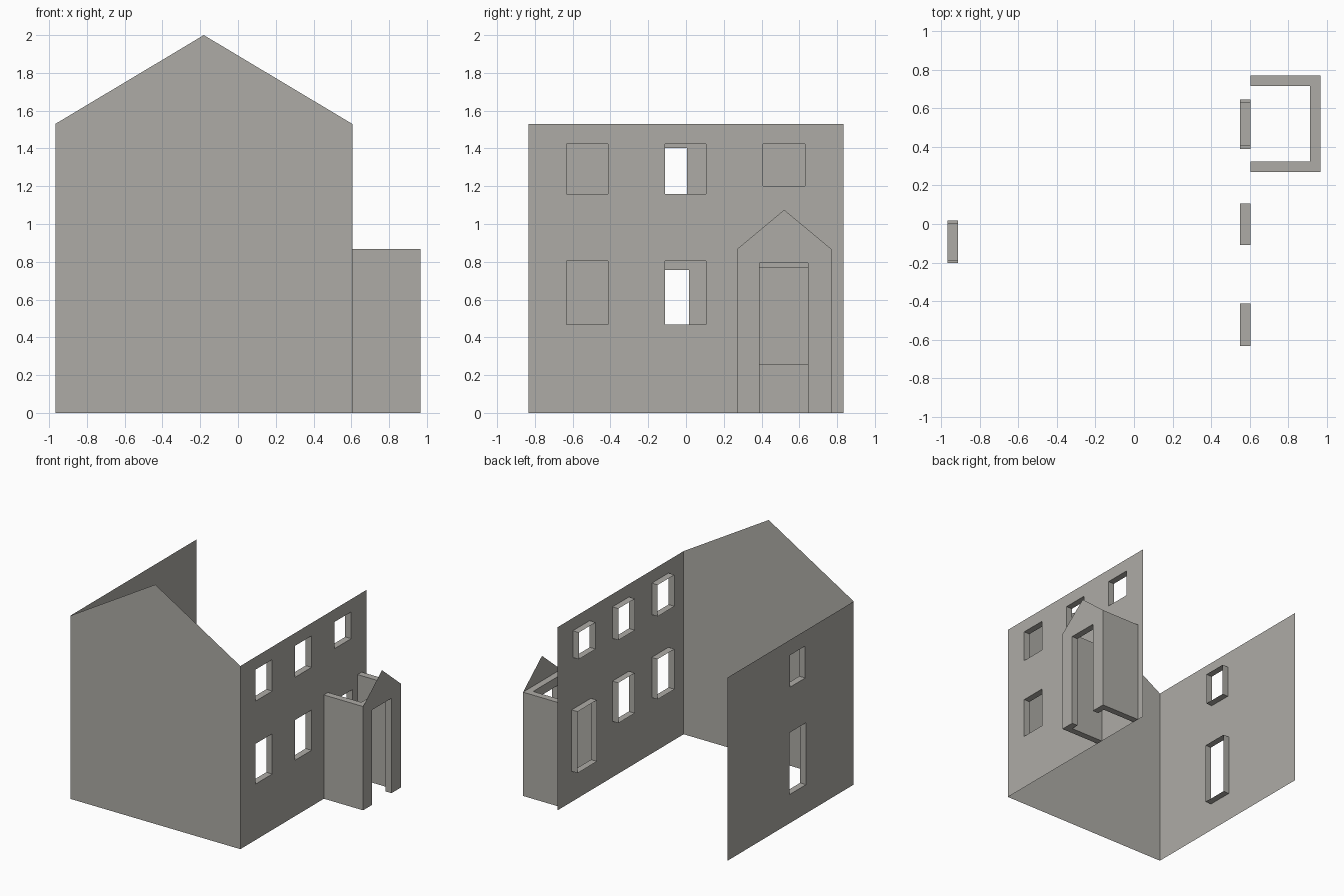
import bpy, bmesh
from mathutils import Vector

if "Cube" in bpy.data.objects:
    bpy.data.objects.remove(bpy.data.objects["Cube"])

stone = bpy.data.materials.new("warm_grey")
stone.diffuse_color = (0.42, 0.41, 0.38, 1)
stone.use_nodes = True
stone.node_tree.nodes["Principled BSDF"].inputs["Base Color"].default_value = stone.diffuse_color

XL, XR, Y = -0.967, 0.605, 0.833      # house walls
EAVE, RIDGE, DEPTH = 1.53, 2.0, 0.055


def finish(name, bm):
    mesh = bpy.data.meshes.new(name)
    bm.to_mesh(mesh)
    bm.free()
    mesh.materials.append(stone)
    obj = bpy.data.objects.new(name, mesh)
    bpy.context.collection.objects.link(obj)
    return obj


def loop(bm, points):
    vs = [bm.verts.new(p) for p in points]
    return [bm.edges.new((vs[i - 1], vs[i])) for i in range(len(vs))]


def side_wall(name, x, outward, openings):
    """Thin wall at x with rectangular openings (y0, y1, z0, z1) and inward reveals."""
    bm = bmesh.new()

    def rect(y0, y1, z0, z1):
        return loop(bm, [(x, y0, z0), (x, y1, z0), (x, y1, z1), (x, y0, z1)])

    edges = rect(-Y, Y, 0, EAVE)
    holes = [rect(*o) for o in openings]
    for h in holes:
        edges += h
    bmesh.ops.triangle_fill(bm, edges=edges, use_beauty=True, normal=(outward, 0, 0))
    bm.normal_update()
    for f in bm.faces:
        if f.normal.x * outward < 0:
            f.normal_flip()
    # Window and door reveals
    for (y0, y1, z0, z1), h in zip(openings, holes):
        centre = Vector((x - outward * DEPTH / 2, (y0 + y1) / 2, (z0 + z1) / 2))
        geom = bmesh.ops.extrude_edge_only(bm, edges=h)["geom"]
        vs = [g for g in geom if isinstance(g, bmesh.types.BMVert)]
        bmesh.ops.translate(bm, verts=vs, vec=(-outward * DEPTH, 0, 0))
        for f in (g for g in geom if isinstance(g, bmesh.types.BMFace)):
            f.normal_update()
            if f.normal.dot(centre - f.calc_center_median()) < 0:
                f.normal_flip()
    return finish(name, bm)


def flat(name, points):
    bm = bmesh.new()
    bm.faces.new([bm.verts.new(p) for p in points])
    return finish(name, bm)


def prism(name, outline, z0, z1):
    bm = bmesh.new()
    f = bm.faces.new([bm.verts.new((px, py, z0)) for px, py in outline])
    top = bmesh.ops.extrude_face_region(bm, geom=[f])["geom"]
    bmesh.ops.translate(bm, vec=(0, 0, z1 - z0),
                        verts=[g for g in top if isinstance(g, bmesh.types.BMVert)])
    bmesh.ops.recalc_face_normals(bm, faces=bm.faces)
    return finish(name, bm)


# Gabled front wall
flat("front_gable_wall", [(XL, -Y, 0), (XR, -Y, 0), (XR, -Y, EAVE),
                          ((XL + XR) / 2, -Y, RIDGE), (XL, -Y, EAVE)])

# Right wall: two window columns, a small window and the doorway
windows = [(y0, y1, z0, z1) for y0, y1 in ((-0.633, -0.412), (-0.11, 0.107))
           for z0, z1 in ((0.467, 0.803), (1.16, 1.423))]
side_wall("right_wall", XR, 1, windows + [(0.407, 0.63, 1.2, 1.423),
                                          (0.39, 0.645, 0.255, 0.768)])

# Left wall: one window over one tall opening
side_wall("left_wall", XL, -1, [(-0.193, 0.005, 1.135, 1.402),
                                (-0.203, 0.017, 0.24, 0.757)])

# Porch: U-shaped walls with a doorway cut in the front
P0, P1, PX, PH, T = 0.27, 0.77, 0.967, 0.867, 0.055
porch = prism("porch_walls", [(XR, P0), (PX, P0), (PX, P1), (XR, P1), (XR, P1 - T),
                              (PX - T, P1 - T), (PX - T, P0 + T), (XR, P0 + T)], 0, PH)
cutter = prism("porch_doorway_cutter", [(0.85, 0.39), (1.05, 0.39),
                                        (1.05, 0.645), (0.85, 0.645)], -0.1, 0.793)
cutter.hide_render = True
cutter.hide_viewport = True
cut = porch.modifiers.new("doorway", 'BOOLEAN')
cut.operation, cut.solver, cut.object = 'DIFFERENCE', 'EXACT', cutter

# Thin porch gable above the doorway
flat("porch_gable", [(PX, P0, PH), (PX, P1, PH), (PX, (P0 + P1) / 2, 1.075)])
